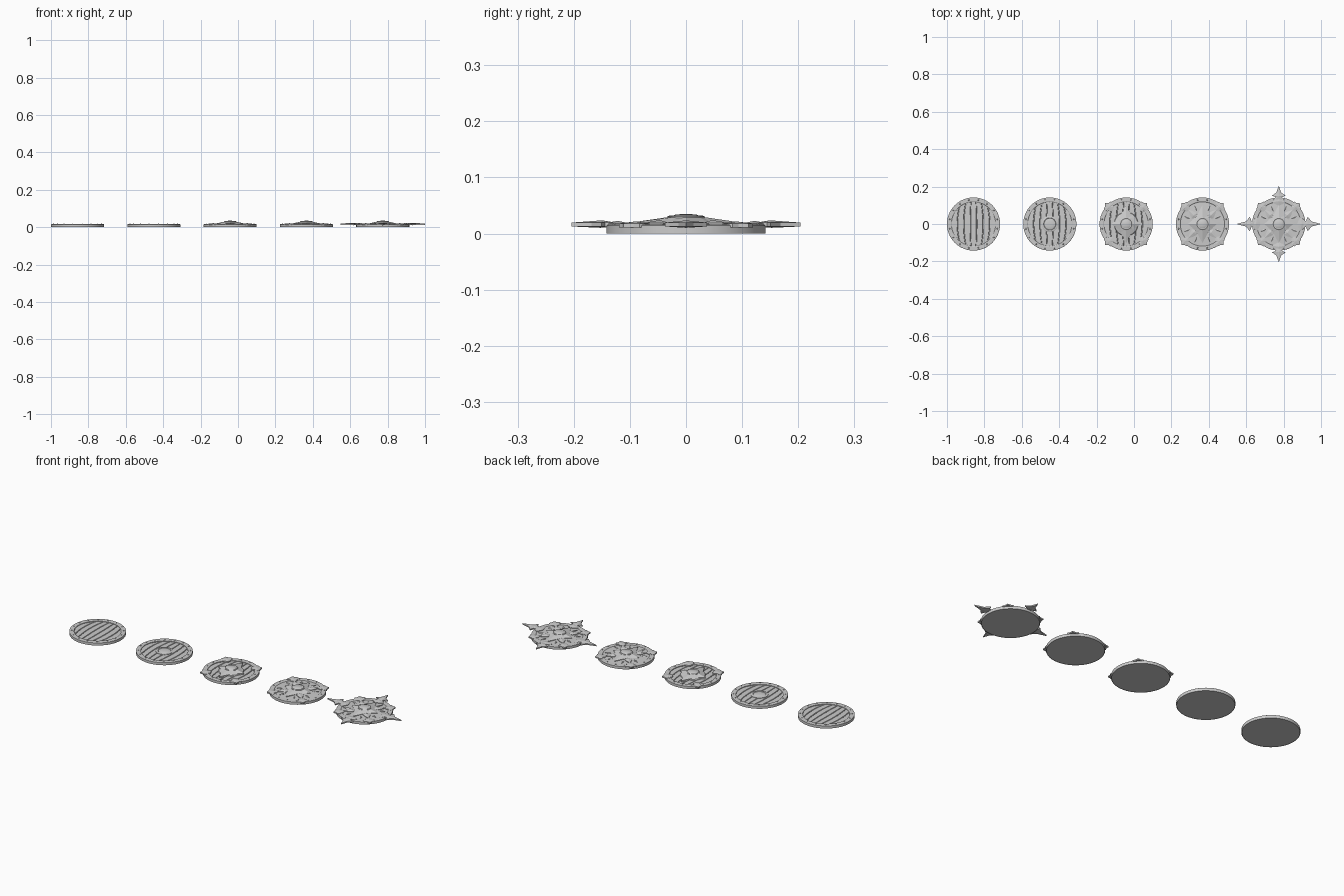
import bpy, bmesh
from math import sin, cos, pi, sqrt, radians

if "Cube" in bpy.data.objects:
    bpy.data.objects.remove(bpy.data.objects["Cube"])

R, RI = 0.142, 0.118
XS = [-0.858, -0.450, -0.042, 0.366, 0.774]


def finish(bm, name, cx, smooth=None):
    bmesh.ops.remove_doubles(bm, verts=bm.verts, dist=1e-6)
    bmesh.ops.recalc_face_normals(bm, faces=bm.faces)
    me = bpy.data.meshes.new(name)
    bm.to_mesh(me)
    bm.free()
    ob = bpy.data.objects.new(name, me)
    bpy.context.collection.objects.link(ob)
    ob.location.x = cx
    if smooth:
        me.shade_smooth()
        me.set_sharp_from_angle(angle=radians(smooth))
    return ob


def lathe(name, cx, prof, n=64):
    # revolve a (radius, height) profile about z
    bm = bmesh.new()
    rings = [[bm.verts.new((r * cos(2 * pi * i / n), r * sin(2 * pi * i / n), z))
              for i in range(n)] for r, z in prof]
    for a, b in zip(rings, rings[1:]):
        for i in range(n):
            j = (i + 1) % n
            bm.faces.new((a[i], a[j], b[j], b[i]))
    bmesh.ops.remove_doubles(bm, verts=bm.verts, dist=1e-6)
    bmesh.ops.dissolve_degenerate(bm, edges=bm.edges, dist=1e-6)
    return finish(bm, name, cx, 30)


def plates(name, cx, half, z0, z1, peak, centre, angles, stretch=1.0):
    # half outline (radial, side) mirrored, faceted up to a peak, repeated at angles
    out = half + [(u, -v) for u, v in reversed(half) if v > 1e-6]
    bm = bmesh.new()
    for a in angles:
        k = stretch if abs(sin(a)) < 0.5 else 1.0

        def P(u, v, z):
            if u > 0.14:
                u = 0.14 + (u - 0.14) * k
            return bm.verts.new((u * cos(a) - v * sin(a), u * sin(a) + v * cos(a), z))
        lo = [P(u, v, z0) for u, v in out]
        hi = [P(u, v, z1) for u, v in out]
        top = P(centre, 0, peak)
        bm.faces.new(lo)
        for i in range(len(out)):
            j = (i + 1) % len(out)
            bm.faces.new((lo[i], lo[j], hi[j], hi[i]))
            bm.faces.new((hi[i], hi[j], top))
    return finish(bm, name, cx)


def planks(cx, count=7, segs=10):
    # bowed boards, each bevelled along its long edges
    bm = bmesh.new()
    ri, yb, gap, bev = 0.121, 0.19, 0.0008, 0.002
    w = 2 * ri / count
    for k in range(count):
        t0, t1 = -ri + k * w + gap, -ri + (k + 1) * w - gap
        rows = []
        for t, dz in ((t0, -0.004), (t0 + bev, 0), (t1 - bev, 0), (t1, -0.004)):
            ym = sqrt(max(0, (ri * ri - t * t) / (1 - t * t / yb ** 2)))
            row = []
            for i in range(segs + 1):
                y = ym * (2 * i / segs - 1)
                x = t * sqrt(1 - (y / yb) ** 2)
                row.append(bm.verts.new((x, y, 0.0125 - 0.1 * (x * x + y * y) + dz)))
            rows.append(row)
        for a, b in zip(rows, rows[1:]):
            for i in range(segs):
                bm.faces.new((a[i], b[i], b[i + 1], a[i + 1]))
    finish(bm, "planks", cx)


def rivets(cx, n=16, r=0.130):
    bm = bmesh.new()
    for i in range(n):
        a = 2 * pi * (i + 0.5) / n
        ret = bmesh.ops.create_cone(bm, segments=8, radius1=0.004, radius2=0.0022,
                                    depth=0.003, cap_ends=True)
        bmesh.ops.translate(bm, verts=ret["verts"], vec=(r * cos(a), r * sin(a), 0.0172))
    finish(bm, "rim_rivets", cx)


QUARTERS = [i * pi / 2 for i in range(4)]
DIAGONALS = [a + pi / 4 for a in QUARTERS]

for lvl, cx in enumerate(XS):
    # wooden body and raised metal rim
    lathe("shield_back", cx, [(0, 0), (R - 0.002, 0), (R - 0.002, 0.008), (0, 0.008)])
    lathe("rim", cx, [(R, 0.0), (R, 0.0145), (R - 0.003, 0.0165), (RI + 0.003, 0.0165),
                      (RI, 0.0145), (RI, 0.007)])
    rivets(cx)
    if lvl < 3:
        planks(cx)
    else:
        # full metal facing
        lathe("metal_facing", cx, [(RI + 0.002, 0.0145), (0.09, 0.0155), (0.05, 0.018), (0, 0.019)])
    if lvl == 1:
        # round boss with a collar
        lathe("boss", cx, [(0.044, 0.008), (0.044, 0.0145), (0.041, 0.016), (0.033, 0.016),
                           (0.031, 0.0145), (0.024, 0.0165), (0.012, 0.0178), (0, 0.018)], 32)
    if lvl >= 2:
        # domed boss with a four-pointed star and stepped cap
        lathe("boss_dome", cx, [(0.066, 0.009), (0.062, 0.0165), (0.048, 0.021),
                                (0.034, 0.027), (0, 0.028)], 32)
        lathe("boss_cap", cx, [(0.034, 0.026), (0.034, 0.030), (0.030, 0.032), (0.025, 0.031),
                               (0.018, 0.034), (0, 0.035)], 16)
        bm = bmesh.new()
        rim_pts = []
        for i in range(8):
            a = i * pi / 4
            r = (0.102 if i % 4 == 2 else 0.078) if i % 2 == 0 else 0.05
            rim_pts.append((r * cos(a), r * sin(a)))
        lo = [bm.verts.new((x, y, 0.010)) for x, y in rim_pts]
        hi = [bm.verts.new((x, y, 0.019)) for x, y in rim_pts]
        inn = [bm.verts.new((0.034 * cos(i * pi / 4), 0.034 * sin(i * pi / 4), 0.029))
               for i in range(8)]
        for i in range(8):
            j = (i + 1) % 8
            bm.faces.new((lo[i], lo[j], hi[j], hi[i]))
            bm.faces.new((hi[i], hi[j], inn[j], inn[i]))
        bm.faces.new(inn)
        bm.faces.new(lo)
        finish(bm, "boss_star", cx)
        # barbed clasps gripping the rim at the diagonals
        plates("corner_clasp", cx,
               [(0.100, 0), (0.110, 0.018), (0.122, 0.016), (0.126, 0.032),
                (0.143, 0.026), (0.146, 0.014), (0.158, 0)],
               0.011, 0.018, 0.0215, 0.128, DIAGONALS)
    if lvl >= 3:
        # leaf blades between star points and clasps
        plates("leaf", cx, [(0.045, 0), (0.062, 0.02), (0.080, 0.014), (0.108, 0)],
               0.012, 0.019, 0.024, 0.066, DIAGONALS)
        plates("side_leaf", cx, [(0.072, 0), (0.088, 0.007), (0.108, 0)],
               0.012, 0.017, 0.020, 0.088,
               [a + s for a in QUARTERS for s in (-0.4, 0.4)])
    if lvl == 4:
        # spearhead spikes with flared roots
        plates("spike_root", cx,
               [(0.098, 0), (0.104, 0.016), (0.116, 0.036), (0.130, 0.026), (0.142, 0.012), (0.150, 0)],
               0.011, 0.018, 0.0225, 0.122, QUARTERS)
        plates("spike", cx,
               [(0.125, 0), (0.130, 0.018), (0.144, 0.016), (0.151, 0.037), (0.168, 0.013), (0.204, 0)],
               0.0125, 0.0195, 0.0235, 0.150, QUARTERS, 1.34)
        plates("spike_underside", cx,
               [(0.138, 0), (0.144, 0.015), (0.151, 0.036), (0.168, 0.012), (0.202, 0)],
               0.014, 0.0125, 0.0102, 0.152, QUARTERS, 1.34)
